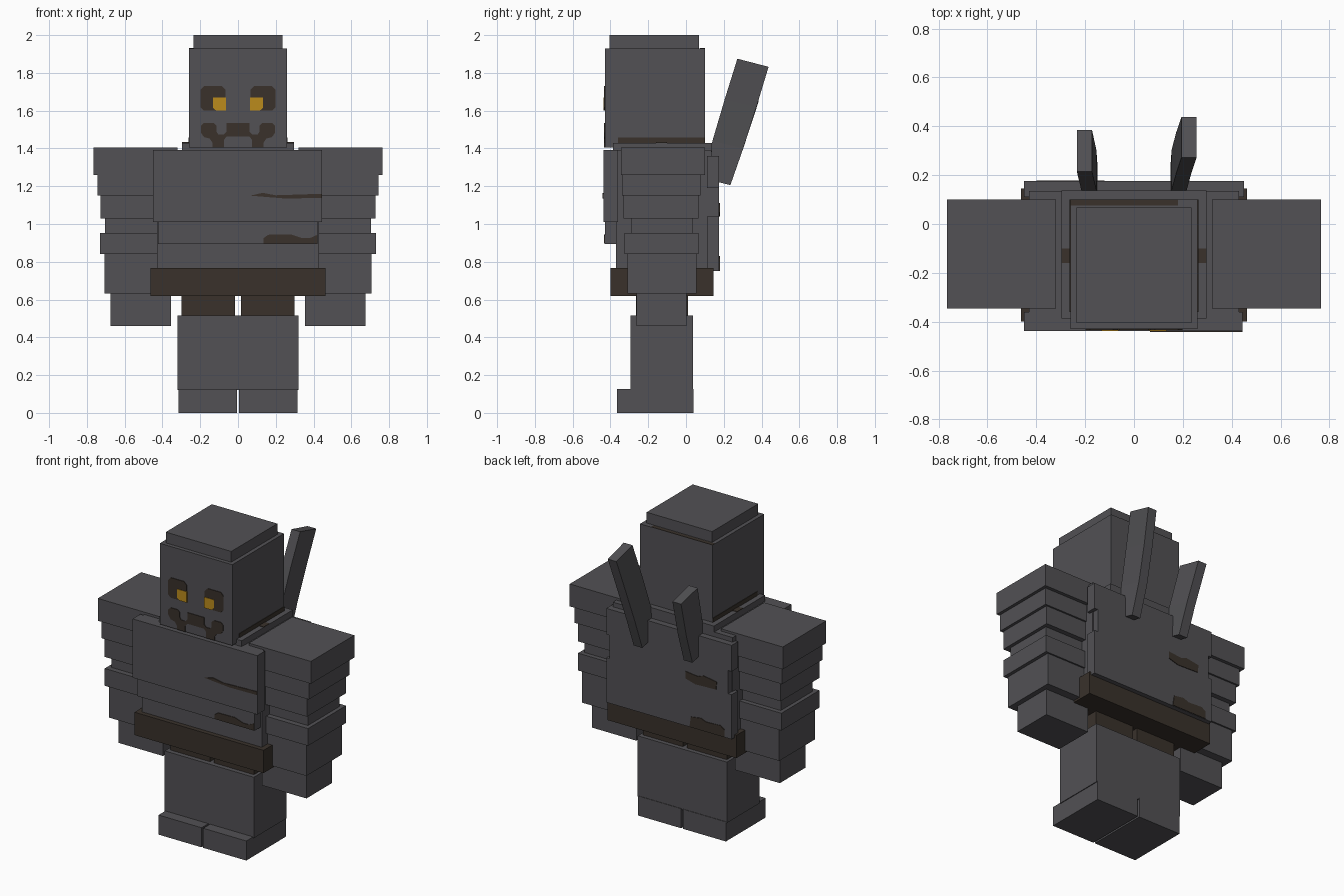
import bpy, bmesh
from mathutils import Vector


def material(name, rgb):
    m = bpy.data.materials.new(name)
    m.diffuse_color = (*rgb, 1)
    return m


GREY = material("stone_grey", (0.084, 0.082, 0.089))
BROWN = material("dark_brown", (0.041, 0.031, 0.024))
GOLD = material("eye_gold", (0.50, 0.26, 0.012))


def finish(name, bm, mat):
    bmesh.ops.recalc_face_normals(bm, faces=bm.faces)
    me = bpy.data.meshes.new(name)
    bm.to_mesh(me)
    bm.free()
    me.materials.append(mat)
    ob = bpy.data.objects.new(name, me)
    bpy.context.collection.objects.link(ob)
    return ob


def box(name, x, y, z, mat=GREY):
    bm = bmesh.new()
    bmesh.ops.create_cube(bm, size=1)
    for v in bm.verts:
        v.co = Vector([(a + b) / 2 + c * (b - a) for (a, b), c in zip((x, y, z), v.co)])
    return finish(name, bm, mat)


def pair(name, x, y, z, mat=GREY):
    """Same box on both sides of the body."""
    box("right_" + name, x, y, z, mat)
    box("left_" + name, (-x[1], -x[0]), y, z, mat)


def plate(name, pts, y, mat, thick=-0.004):
    """Thin painted plate from an x/z outline, standing off a face at y."""
    bm = bmesh.new()
    f = bm.faces.new([bm.verts.new((px, y, pz)) for px, pz in pts])
    r = bmesh.ops.extrude_face_region(bm, geom=[f])
    for v in r["geom"]:
        if isinstance(v, bmesh.types.BMVert):
            v.co.y += thick
    return finish(name, bm, mat)


def mirror(pts):
    return [(-a, b) for a, b in pts]


# head
box("head", (-0.26, 0.26), (-0.43, 0.10), (1.405, 1.93))
box("head_cap", (-0.235, 0.235), (-0.405, 0.068), (1.93, 2.0))
box("head_rim_stain", (-0.26, 0.18), (0.075, 0.10), (1.929, 1.932), BROWN)
pair("jaw_stain", (0.258, 0.263), (-0.36, 0.10), (1.43, 1.457), BROWN)

# eyes
socket = [(0.065, 1.60), (0.18, 1.60), (0.198, 1.618), (0.198, 1.71), (0.18, 1.73),
          (0.085, 1.73), (0.065, 1.71)]
iris = [(0.063, 1.60), (0.115, 1.60), (0.132, 1.615), (0.132, 1.67), (0.063, 1.67)]
for side, fn in (("right", list), ("left", mirror)):
    plate(side + "_eye_socket", fn(socket), -0.43, BROWN)
    plate(side + "_eye", fn(iris), -0.43, GOLD, -0.007)

# mouth, outlined on one half and mirrored
half = [(0.06, 1.535), (0.06, 1.49), (0.075, 1.475), (0.105, 1.475), (0.115, 1.49),
        (0.115, 1.522), (0.13, 1.535), (0.18, 1.535), (0.197, 1.52), (0.197, 1.485),
        (0.18, 1.46), (0.15, 1.452), (0.135, 1.43), (0.135, 1.406), (0.075, 1.406),
        (0.075, 1.445), (0.06, 1.463)]
plate("mouth", half + mirror(half)[::-1], -0.43, BROWN)

# torso and armour plates
box("torso", (-0.43, 0.43), (-0.37, 0.135), (0.76, 1.39))
box("collar", (-0.297, 0.297), (-0.387, 0.138), (1.38, 1.43))
pair("collar_stain", (0.262, 0.297), (-0.16, -0.10), (1.429, 1.433), BROWN)
box("chest_plate", (-0.45, 0.445), (-0.438, -0.36), (1.01, 1.392))
box("belly_plate", (-0.423, 0.42), (-0.43, -0.36), (0.895, 1.01))
box("back_plate_top", (-0.45, 0.45), (0.11, 0.175), (1.19, 1.36))
box("back_plate_middle", (-0.425, 0.425), (0.11, 0.175), (1.04, 1.19))
box("back_plate_bottom", (-0.45, 0.45), (0.11, 0.175), (0.75, 1.04))
plate("chest_scratch", [(0.065, 1.15), (0.13, 1.165), (0.20, 1.152), (0.445, 1.16),
                        (0.445, 1.138), (0.25, 1.135), (0.15, 1.143)], -0.438, BROWN)
plate("belly_stain", [(0.135, 0.897), (0.42, 0.897), (0.42, 0.943), (0.38, 0.925), (0.34, 0.925),
                      (0.28, 0.945), (0.16, 0.943), (0.135, 0.925)], -0.43, BROWN)
plate("back_stain_high", [(-0.12, 1.06), (-0.19, 1.04), (-0.34, 1.045), (-0.345, 1.095),
                          (-0.25, 1.11), (-0.21, 1.095), (-0.12, 1.105)], 0.175, BROWN, 0.004)
plate("back_stain_low", [(-0.15, 0.752), (-0.40, 0.752), (-0.40, 0.80), (-0.37, 0.82),
                         (-0.27, 0.815), (-0.23, 0.83), (-0.16, 0.82)], 0.175, BROWN, 0.004)

# belt and legs
box("belt", (-0.463, 0.463), (-0.40, 0.145), (0.62, 0.768), BROWN)
pair("thigh", (0.015, 0.30), (-0.265, 0.01), (0.50, 0.63), BROWN)
pair("leg", (0.0, 0.32), (-0.295, 0.038), (0.12, 0.515))
pair("foot", (0.006, 0.315), (-0.365, 0.041), (0.0, 0.127))

# arms as stacked blocks: inner x, outer x, front y, back y, bottom z, top z
arm = {
    "shoulder": (0.32, 0.765, -0.345, 0.10, 1.26, 1.405),
    "upper_arm_high": (0.335, 0.745, -0.338, 0.078, 1.15, 1.26),
    "upper_arm_low": (0.345, 0.727, -0.33, 0.067, 1.03, 1.15),
    "elbow_joint": (0.36, 0.705, -0.29, 0.035, 0.95, 1.03),
    "elbow_guard": (0.31, 0.73, -0.325, 0.065, 0.84, 0.952),
    "forearm": (0.325, 0.708, -0.31, 0.055, 0.633, 0.84),
    "hand": (0.355, 0.675, -0.262, 0.002, 0.46, 0.633),
}
for name, (x0, x1, y0, y1, z0, z1) in arm.items():
    pair(name, (x0, x1), (y0, y1), (z0, z1))


def spike(name, rings, w=0.031):
    """Curved back spike: rings of centre x, front y, front z, back y, back z."""
    bm = bmesh.new()
    prev = None
    for x, fy, fz, by, bz in rings:
        ring = [bm.verts.new(c) for c in ((x - w, fy, fz), (x + w, fy, fz),
                                          (x + w, by, bz), (x - w, by, bz))]
        if prev:
            for i in range(4):
                j = (i + 1) % 4
                bm.faces.new((prev[i], prev[j], ring[j], ring[i]))
        else:
            bm.faces.new(ring)
        prev = ring
    bm.faces.new(prev)
    return finish(name, bm, GREY)


# back spikes, the left one broken short
spike("right_spike", [(0.18, 0.10, 1.24, 0.235, 1.206), (0.185, 0.14, 1.44, 0.303, 1.40),
                      (0.203, 0.205, 1.66, 0.373, 1.62), (0.225, 0.272, 1.875, 0.437, 1.832)])
spike("left_spike", [(-0.18, 0.10, 1.24, 0.235, 1.206), (-0.185, 0.14, 1.44, 0.303, 1.40),
                     (-0.203, 0.215, 1.69, 0.385, 1.65)])
